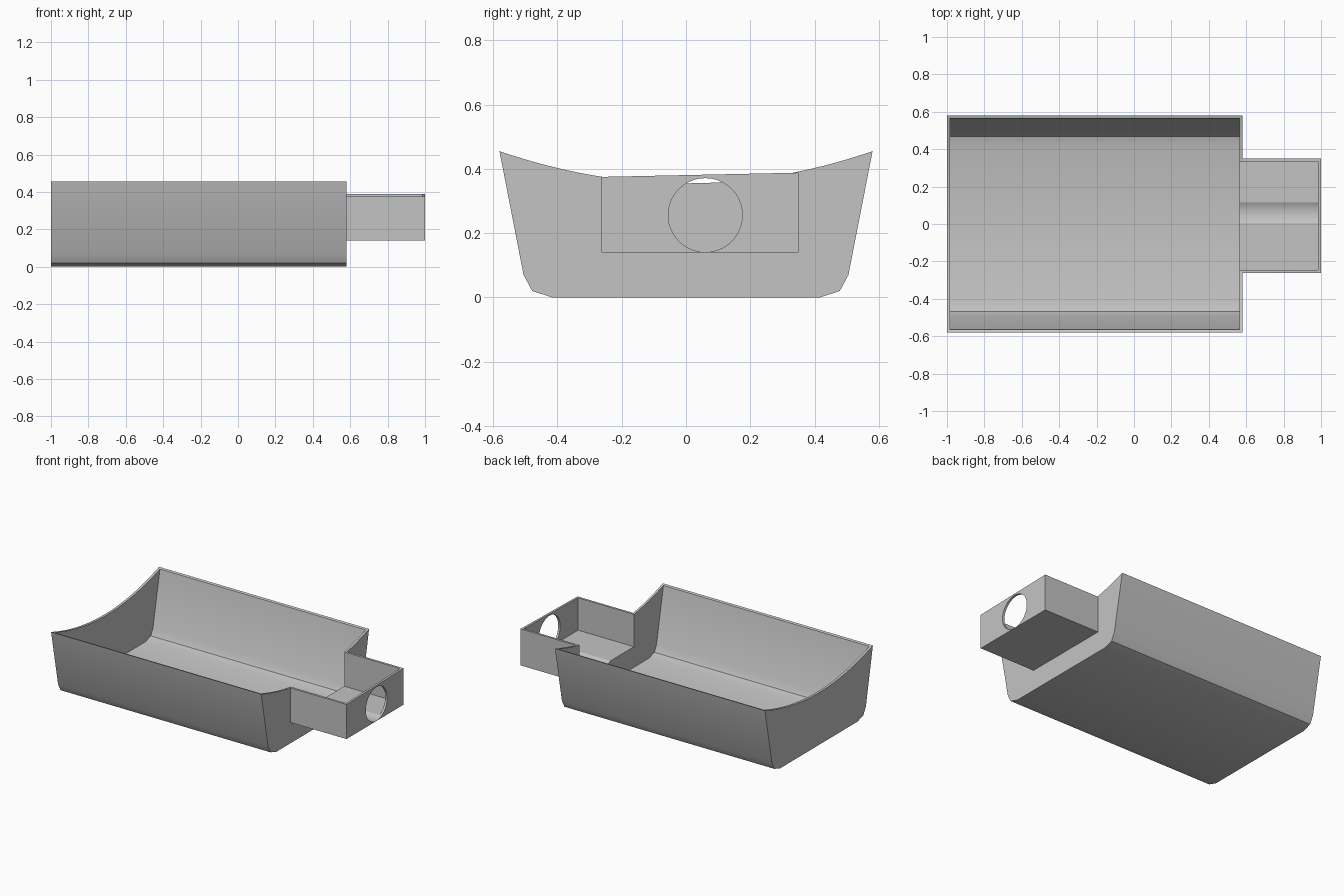
import bpy, bmesh, math

if "Cube" in bpy.data.objects:
    bpy.data.objects.remove(bpy.data.objects["Cube"], do_unlink=True)

grey = bpy.data.materials.new("light_grey")
grey.use_nodes = True
grey.diffuse_color = (0.55, 0.55, 0.55, 1)
grey.node_tree.nodes["Principled BSDF"].inputs["Base Color"].default_value = grey.diffuse_color


def extrude_x(name, profile, x0, x1):
    """Solid made by sweeping a (y, z) outline from x0 to x1."""
    bm = bmesh.new()
    face = bm.faces.new([bm.verts.new((x0, y, z)) for y, z in profile])
    ext = bmesh.ops.extrude_face_region(bm, geom=[face])["geom"]
    bmesh.ops.translate(bm, vec=(x1 - x0, 0, 0),
                        verts=[v for v in ext if isinstance(v, bmesh.types.BMVert)])
    bmesh.ops.recalc_face_normals(bm, faces=bm.faces)
    mesh = bpy.data.meshes.new(name)
    bm.to_mesh(mesh)
    bm.free()
    mesh.materials.append(grey)
    obj = bpy.data.objects.new(name, mesh)
    bpy.context.collection.objects.link(obj)
    return obj


def combine(target, other, operation):
    """Apply a boolean and discard the second solid."""
    mod = target.modifiers.new(operation, "BOOLEAN")
    mod.operation, mod.solver, mod.object = operation, "EXACT", other
    bpy.context.view_layer.objects.active = target
    bpy.ops.object.modifier_apply(modifier=mod.name)
    bpy.data.objects.remove(other, do_unlink=True)


def mirrored(half):
    return half + [(-y, z) for y, z in reversed(half)]


def rim(y):
    return 0.355 + 0.1 * (y / 0.58) ** 2


# Tray body: chamfered bottom, flared sides and a sagging rim
wall = 0.015
lower = mirrored([(-0.58, rim(0.58)), (-0.505, 0.07), (-0.478, 0.02), (-0.415, 0)])
steps = 32
top = [(0.58 - 1.16 * i / steps, rim(0.58 - 1.16 * i / steps)) for i in range(1, steps)]
tray = extrude_x("tray", lower + top, -1, 0.58)

# Hollow of the tray
hollow = mirrored([(-0.595, 0.6), (-0.49, 0.075), (-0.467, 0.033), (-0.41, wall)])
combine(tray, extrude_x("hollow", hollow, -0.983, 0.565), "DIFFERENCE")

# Side box with a slightly tilted top
box = [(-0.262, 0.14), (0.35, 0.14), (0.35, 0.388), (-0.262, 0.375)]
combine(tray, extrude_x("side_box", box, 0.57, 1), "UNION")

# Box hollow, open to the tray
box_hollow = [(-0.247, 0.155), (0.335, 0.155), (0.335, 0.6), (-0.247, 0.6)]
combine(tray, extrude_x("box_hollow", box_hollow, 0.54, 0.985), "DIFFERENCE")

# Round port through the end wall, leaving a shallow groove in the floor
port = [(0.06 + 0.115 * math.sin(a), 0.256 - 0.115 * math.cos(a))
        for a in (math.tau * i / 64 for i in range(64))]
combine(tray, extrude_x("port", port, 0.54, 1.05), "DIFFERENCE")

bpy.context.view_layer.objects.active = tray
tray.select_set(True)
bpy.ops.object.shade_smooth_by_angle(angle=math.radians(30))
